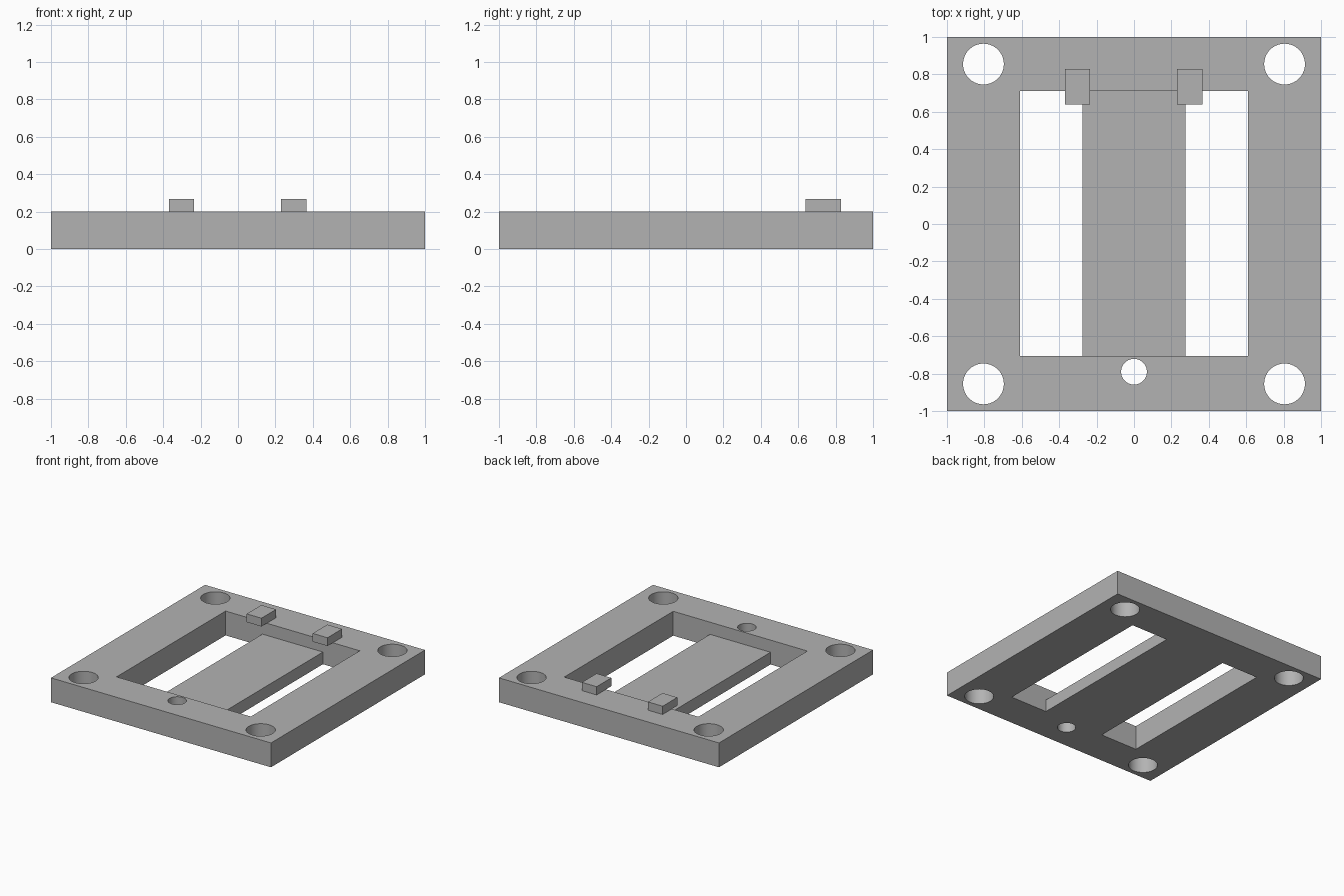
import bpy
from math import radians

# Remove the default cube
if "Cube" in bpy.data.objects:
    bpy.data.objects.remove(bpy.data.objects["Cube"], do_unlink=True)

# Single grey material
GREY = (0.45, 0.45, 0.45, 1)
grey = bpy.data.materials.new("plain grey")
grey.diffuse_color = GREY
grey.use_nodes = True
grey.node_tree.nodes["Principled BSDF"].inputs["Base Color"].default_value = GREY

THICK = 0.2
WINDOW_X, WINDOW_BACK, WINDOW_FRONT = 0.61, 0.71, -0.705


def box(name, low, high):
    """Box spanning two opposite corners."""
    bpy.ops.mesh.primitive_cube_add(size=1)
    obj = bpy.context.object
    obj.name = name
    for v in obj.data.vertices:
        v.co = [high[i] if v.co[i] > 0 else low[i] for i in range(3)]
    obj.data.materials.append(grey)
    return obj


def hole_cutter(x, y, radius):
    bpy.ops.mesh.primitive_cylinder_add(vertices=64, radius=radius, depth=1, location=(x, y, THICK / 2))
    obj = bpy.context.object
    obj.name = "hole_cutter"
    obj.data.materials.append(grey)
    return obj


# Square frame plate
frame = box("frame_plate", (-1, -1, 0), (1, 1, THICK))

# Window, four corner holes and a small front hole
cutters = [box("window_cutter", (-WINDOW_X, WINDOW_FRONT, -1), (WINDOW_X, WINDOW_BACK, 1))]
cutters += [hole_cutter(sx * 0.805, sy * 0.855, 0.109) for sx in (-1, 1) for sy in (-1, 1)]
cutters.append(hole_cutter(0, -0.79, 0.069))

bpy.context.view_layer.objects.active = frame
for cutter in cutters:
    cutter.hide_render = True
    mod = frame.modifiers.new("cut", "BOOLEAN")
    mod.operation = "DIFFERENCE"
    mod.solver = "EXACT"
    mod.object = cutter
    bpy.ops.object.modifier_apply(modifier=mod.name)
for cutter in cutters:
    bpy.data.objects.remove(cutter, do_unlink=True)

# Smooth hole walls, sharp edges elsewhere
bpy.ops.object.select_all(action="DESELECT")
frame.select_set(True)
bpy.context.view_layer.objects.active = frame
bpy.ops.object.shade_smooth_by_angle(angle=radians(30))

# Half-height bar across the window
box("centre_bar", (-0.275, WINDOW_FRONT, 0), (0.275, WINDOW_BACK, THICK / 2))

# Retaining tabs overhanging the back edge of the window
for side, x in (("right", -0.302), ("left", 0.298)):
    box(side + "_tab", (x - 0.067, 0.64, THICK), (x + 0.067, 0.83, 0.268))
